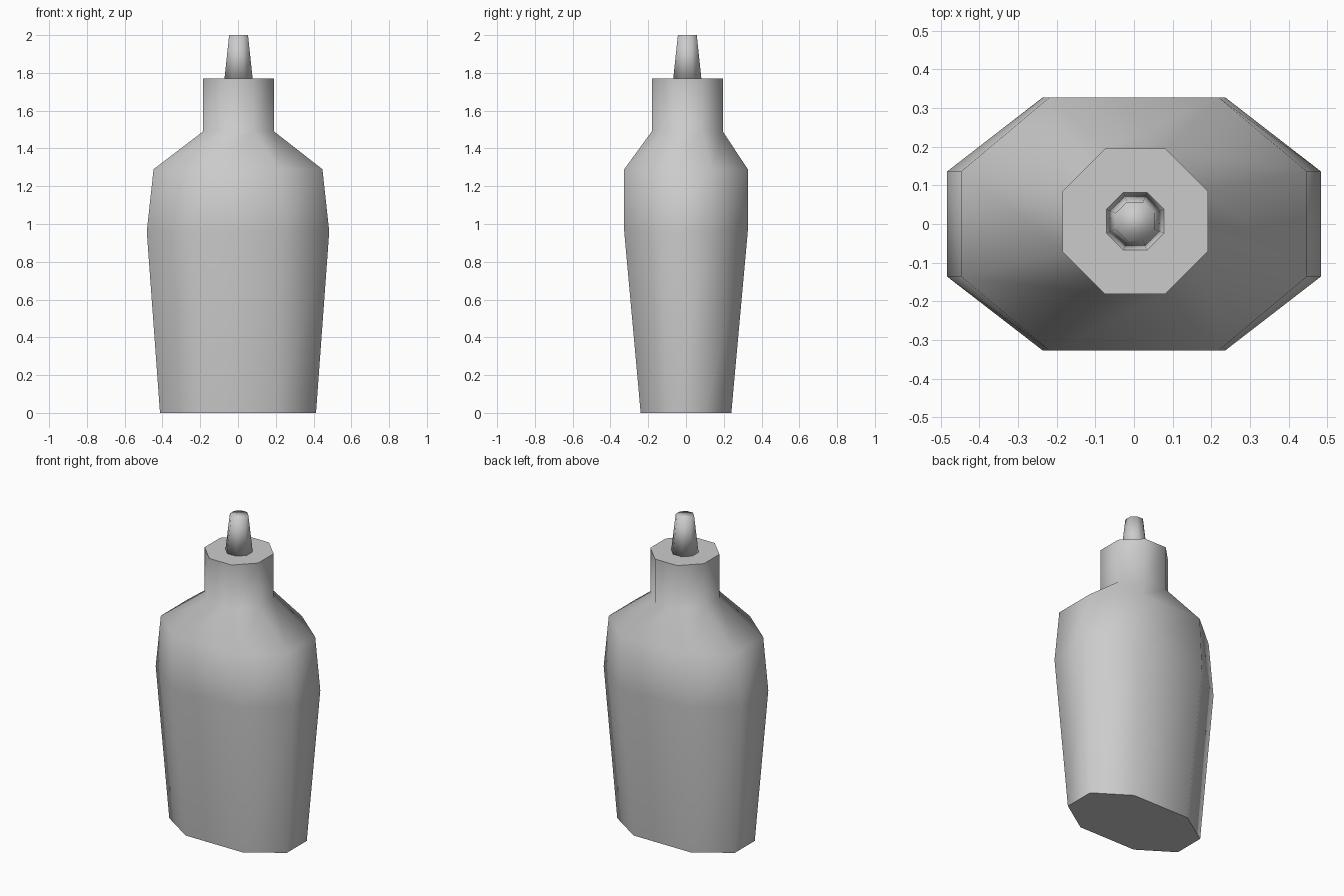
import bpy, bmesh, math

cube = bpy.data.objects.get("Cube")
if cube:
    bpy.data.objects.remove(cube)

grey = bpy.data.materials.new("plain grey")
grey.use_nodes = True
COLOUR = (0.6, 0.6, 0.6, 1)
grey.diffuse_color = COLOUR
grey.node_tree.nodes["Principled BSDF"].inputs["Base Color"].default_value = COLOUR


def ring(bm, z, hx, hy, cx, cy, ox=0, oy=0):
    """Octagon with half sizes hx, hy and corner offsets cx, cy."""
    quarter = [(hx, cy), (cx, hy), (-cx, hy), (-hx, cy)]
    points = quarter + [(-x, -y) for x, y in quarter]
    return [bm.verts.new((x + ox, y + oy, z)) for x, y in points]


def loft(name, sections, smooth_angle):
    """Bridge a stack of octagons and close both ends."""
    bm = bmesh.new()
    rings = [ring(bm, *s) for s in sections]
    for low, high in zip(rings, rings[1:]):
        for i in range(8):
            j = (i + 1) % 8
            bm.faces.new((low[i], low[j], high[j], high[i]))
    bm.faces.new(rings[0][::-1])
    bm.faces.new(rings[-1])
    bmesh.ops.recalc_face_normals(bm, faces=bm.faces[:])
    mesh = bpy.data.meshes.new(name)
    bm.to_mesh(mesh)
    bm.free()
    mesh.materials.append(grey)
    obj = bpy.data.objects.new(name, mesh)
    bpy.context.collection.objects.link(obj)
    bpy.ops.object.select_all(action="DESELECT")
    obj.select_set(True)
    bpy.context.view_layer.objects.active = obj
    bpy.ops.object.shade_smooth_by_angle(angle=math.radians(smooth_angle))
    return obj


# Flattened body, sloping shoulders and round neck in one skin
OX, OY = 0.003, 0.007
loft("bottle_body", [
    (0.0, 0.413, 0.24, 0.2, 0.1),
    (0.96, 0.483, 0.327, 0.236, 0.136),
    (1.29, 0.447, 0.327, 0.219, 0.136),
    (1.49, 0.188, 0.188, 0.078, 0.078, OX, OY),
    (1.77, 0.188, 0.188, 0.078, 0.078, OX, OY),
], 65)

# Tapered spout, shaded softly over its tip
loft("nozzle", [
    (1.765, 0.075, 0.075, 0.031, 0.031, OX, OY),
    (2.0, 0.05, 0.05, 0.021, 0.021, OX, OY),
], 100)
